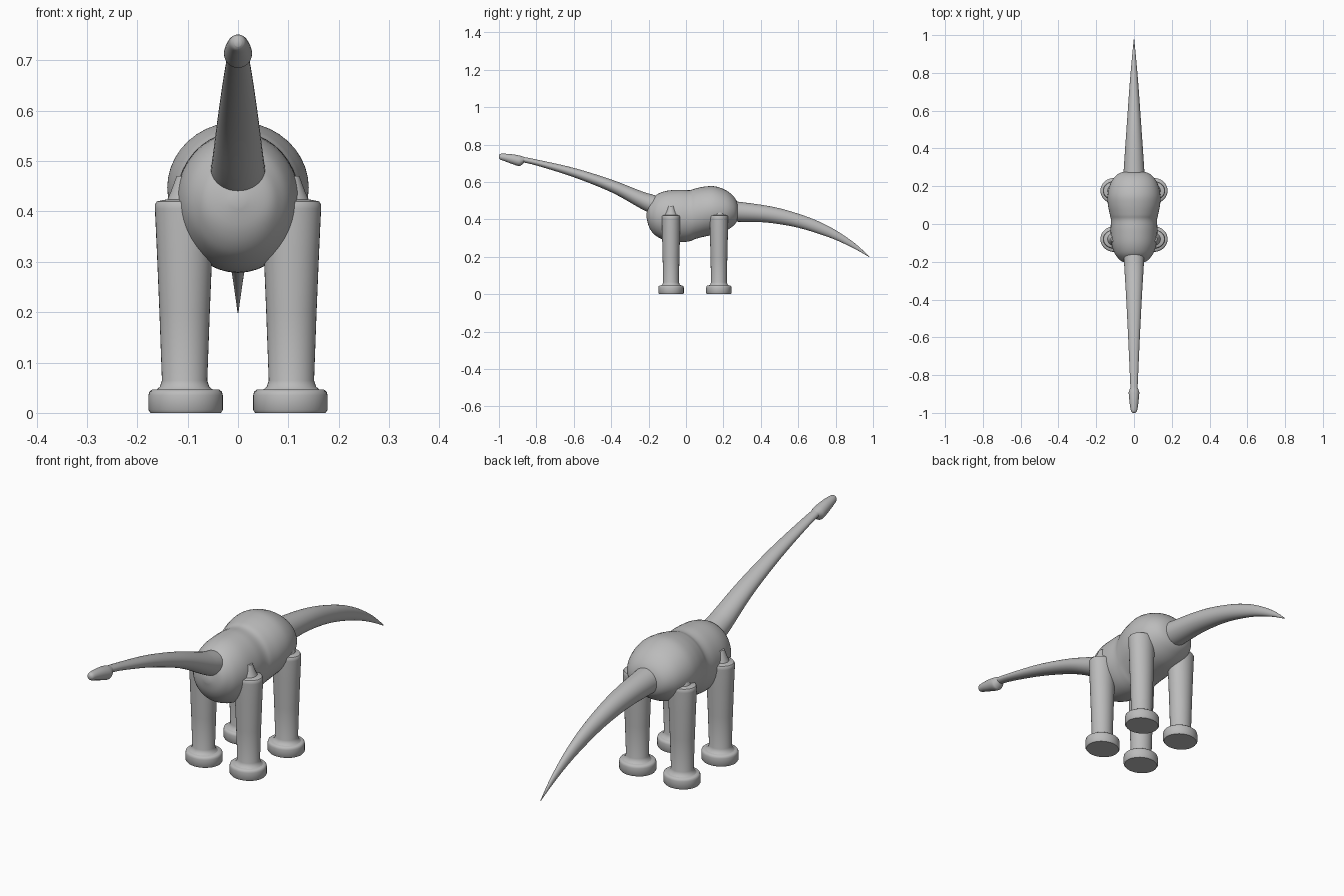
import bpy
import bmesh
import math
from mathutils import Vector

grey = bpy.data.materials.new("stone grey")
grey.diffuse_color = (0.5, 0.5, 0.5, 1)


def smooth_stations(rows, steps):
    """Catmull-Rom interpolation between rows of numbers."""
    pts = [rows[0]] + rows + [rows[-1]]
    out = []
    for a, b, c, d in zip(pts, pts[1:], pts[2:], pts[3:]):
        for s in range(steps):
            t = s / steps
            out.append([0.5 * (2 * q + (r - p) * t
                               + (2 * p - 5 * q + 4 * r - s_) * t * t
                               + (3 * q - p - 3 * r + s_) * t ** 3)
                        for p, q, r, s_ in zip(a, b, c, d)])
    return out + [list(rows[-1])]


def loft(name, rings):
    """Skin a list of equal-length point rings and cap both ends."""
    bm = bmesh.new()
    loops = [[bm.verts.new(p) for p in ring] for ring in rings]
    n = len(loops[0])
    for a, b in zip(loops, loops[1:]):
        for i in range(n):
            j = (i + 1) % n
            bm.faces.new((a[i], a[j], b[j], b[i]))
    bm.faces.new(loops[0])
    bm.faces.new(loops[-1])
    bmesh.ops.recalc_face_normals(bm, faces=bm.faces)
    mesh = bpy.data.meshes.new(name)
    bm.to_mesh(mesh)
    bm.free()
    mesh.materials.append(grey)
    obj = bpy.data.objects.new(name, mesh)
    bpy.context.collection.objects.link(obj)
    bpy.ops.object.select_all(action='DESELECT')
    obj.select_set(True)
    bpy.context.view_layer.objects.active = obj
    bpy.ops.object.shade_smooth_by_angle(angle=math.radians(40))
    return obj


def lengthwise(name, rows, sides=40, steps=5):
    """Loft along y; each row is y, top z, bottom z, half width."""
    rings = []
    for y, top, bottom, w in smooth_stations(rows, steps):
        zc, h = (top + bottom) / 2, (top - bottom) / 2
        rings.append([Vector((w * math.cos(k * math.tau / sides), y,
                              zc + h * math.sin(k * math.tau / sides)))
                      for k in range(sides)])
    return loft(name, rings)


def upright(name, x, y, rows, sides=36):
    """Loft along z; each row is z, x radius, y radius."""
    return loft(name, [[Vector((x + rx * math.cos(k * math.tau / sides),
                                y + ry * math.sin(k * math.tau / sides), z))
                        for k in range(sides)] for z, rx, ry in rows])


# barrel body with a slight waist between shoulders and hips
lengthwise("body", [
    (-0.211, 0.43, 0.41, 0.012), (-0.20, 0.48, 0.365, 0.06),
    (-0.18, 0.51, 0.33, 0.085), (-0.15, 0.536, 0.305, 0.105),
    (-0.10, 0.553, 0.285, 0.12), (-0.03, 0.558, 0.278, 0.124),
    (0.02, 0.556, 0.283, 0.122), (0.05, 0.565, 0.295, 0.128),
    (0.10, 0.575, 0.308, 0.138), (0.15, 0.577, 0.318, 0.14),
    (0.20, 0.562, 0.332, 0.13), (0.24, 0.537, 0.355, 0.11),
    (0.27, 0.50, 0.385, 0.075), (0.285, 0.45, 0.43, 0.015)])

# long tapering neck
lengthwise("neck", [
    (-0.13, 0.52, 0.41, 0.057), (-0.20, 0.538, 0.437, 0.053),
    (-0.25, 0.555, 0.462, 0.05), (-0.40, 0.613, 0.545, 0.041),
    (-0.60, 0.675, 0.625, 0.031), (-0.80, 0.72, 0.688, 0.022),
    (-0.89, 0.737, 0.708, 0.018)])

# small wedge head
lengthwise("head", [
    (-0.865, 0.733, 0.704, 0.018), (-0.88, 0.738, 0.69, 0.025),
    (-0.895, 0.742, 0.685, 0.028), (-0.93, 0.748, 0.696, 0.025),
    (-0.97, 0.751, 0.711, 0.02), (-0.992, 0.75, 0.719, 0.015),
    (-1.0, 0.743, 0.727, 0.007)], sides=28)

# drooping tail
lengthwise("tail", [
    (0.22, 0.50, 0.39, 0.06), (0.28, 0.494, 0.387, 0.055),
    (0.40, 0.478, 0.385, 0.047), (0.50, 0.459, 0.374, 0.04),
    (0.60, 0.43, 0.355, 0.033), (0.70, 0.393, 0.326, 0.026),
    (0.80, 0.342, 0.29, 0.018), (0.90, 0.274, 0.243, 0.009),
    (0.98, 0.202, 0.198, 0.001)])

# four pillar legs with disc feet
for side, sx in (("left", -1), ("right", 1)):
    for end, y in (("front", -0.08), ("rear", 0.176)):
        upright(f"{end}_{side}_leg", sx * 0.106, y, [
            (0.03, 0.057, 0.055), (0.046, 0.056, 0.054),
            (0.052, 0.049, 0.046), (0.064, 0.045, 0.042),
            (0.20, 0.050, 0.045), (0.32, 0.055, 0.048),
            (0.405, 0.059, 0.05), (0.414, 0.059, 0.05),
            (0.42, 0.055, 0.047), (0.424, 0.034, 0.034),
            (0.44, 0.027, 0.026), (0.47, 0.016, 0.015)])
        upright(f"{end}_{side}_foot", sx * 0.104, y, [
            (0.0, 0.070, 0.064), (0.006, 0.074, 0.068),
            (0.035, 0.074, 0.068), (0.042, 0.072, 0.066),
            (0.046, 0.067, 0.061), (0.047, 0.04, 0.04)])
